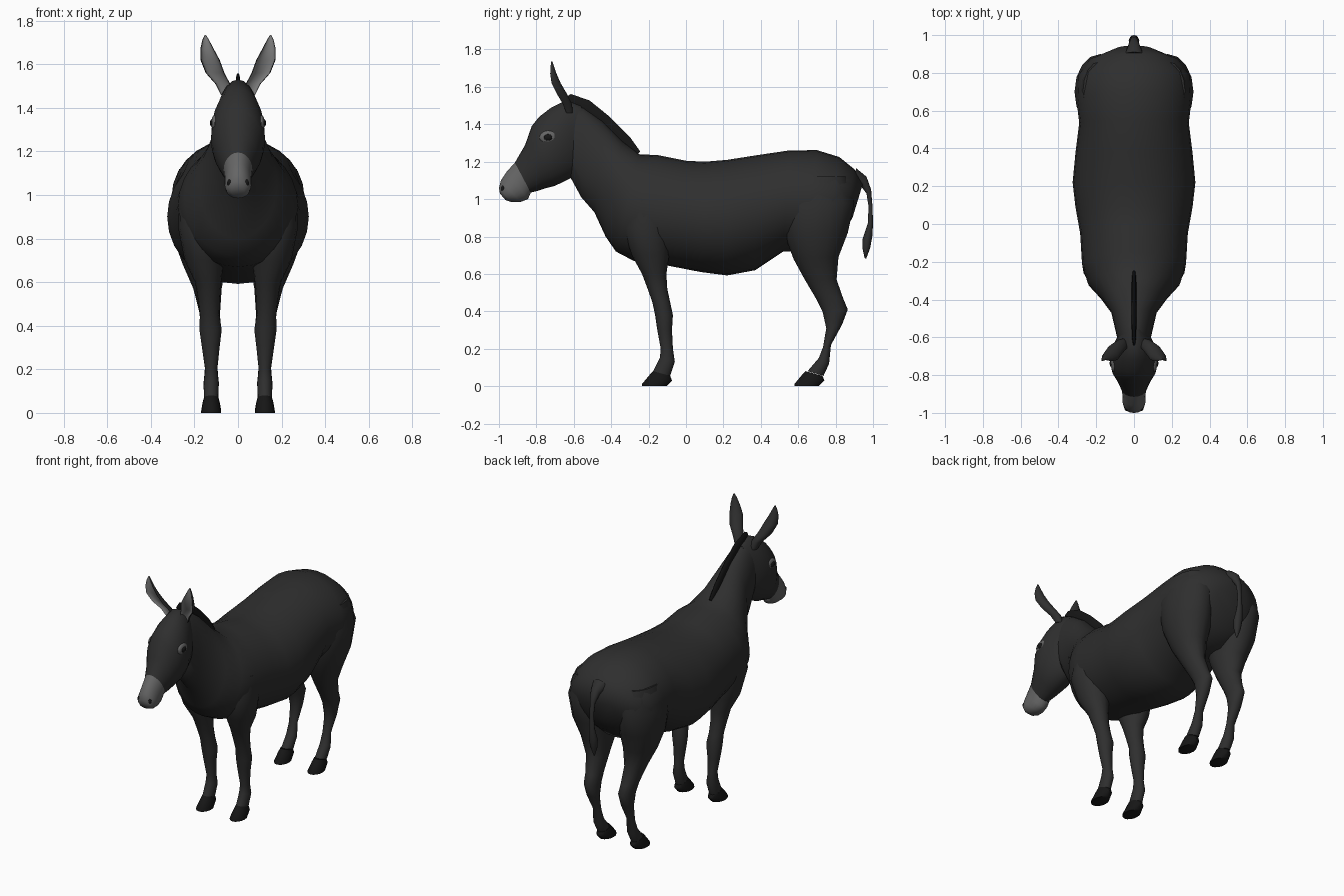
import bpy, bmesh
from math import sin, cos, pi


def material(name, v):
    m = bpy.data.materials.new(name)
    m.diffuse_color = (v, v, v, 1)
    return m


COAT = material("coat", 0.028)
BLACK = material("black", 0.008)
GREY = material("grey", 0.13)
LINING = material("lining", 0.25)


def finish(bm, name, mats, mirror=False, angle=1.0):
    bmesh.ops.recalc_face_normals(bm, faces=bm.faces)
    me = bpy.data.meshes.new(name)
    bm.to_mesh(me)
    bm.free()
    ob = bpy.data.objects.new(name, me)
    bpy.context.collection.objects.link(ob)
    for m in mats:
        me.materials.append(m)
    if mirror:
        ob.modifiers.new("mirror", 'MIRROR')
    bpy.ops.object.select_all(action='DESELECT')
    ob.select_set(True)
    bpy.context.view_layer.objects.active = ob
    bpy.ops.object.shade_smooth_by_angle(angle=angle)
    return ob


def skin(bm, rings):
    n = len(rings[0])
    for a, b in zip(rings, rings[1:]):
        for i in range(n):
            j = (i + 1) % n
            bm.faces.new((a[i], a[j], b[j], b[i]))
    bm.faces.new(rings[0])
    bm.faces.new(rings[-1])


def loft(name, rows, mat, mirror=False, sides=20):
    """Rows: first edge (y, z), opposite edge (y, z), half width, centre x."""
    bm = bmesh.new()
    rings = []
    for y0, z0, y1, z1, w, *cx in rows:
        c = cx[0] if cx else 0
        ring = []
        for i in range(sides):
            a = 2 * pi * i / sides
            k = (1 + cos(a)) / 2
            ring.append(bm.verts.new((c + w * sin(a), y1 + (y0 - y1) * k, z1 + (z0 - z1) * k)))
        rings.append(ring)
    skin(bm, rings)
    return finish(bm, name, [mat], mirror)


def ellipsoid(name, loc, size, mat):
    bm = bmesh.new()
    bmesh.ops.create_uvsphere(bm, u_segments=16, v_segments=10, radius=1)
    for v in bm.verts:
        v.co = [l + s * c for l, s, c in zip(loc, size, v.co)]
    return finish(bm, name, [mat], True)


# Neck and torso in one skin
loft("body", [
    (-.62, 1.50, -.62, 1.12, .085), (-.55, 1.49, -.56, 1.01, .10),
    (-.45, 1.42, -.49, .93, .12), (-.34, 1.31, -.43, .80, .18),
    (-.25, 1.24, -.375, .72, .245), (-.15, 1.235, -.28, .67, .275),
    (0, 1.205, -.10, .645, .285), (.10, 1.20, .08, .61, .31),
    (.22, 1.21, .22, .592, .325), (.38, 1.235, .37, .62, .31),
    (.55, 1.26, .52, .72, .29), (.70, 1.262, .62, .72, .305),
    (.82, 1.225, .74, .72, .30), (.90, 1.16, .83, .80, .24),
    (.945, 1.08, .89, .90, .11)], COAT, sides=28)

# Head and pale muzzle
loft("head", [
    (-.56, 1.50, -.54, 1.20, .06), (-.64, 1.53, -.60, 1.12, .10),
    (-.72, 1.49, -.66, 1.09, .122), (-.785, 1.44, -.705, 1.07, .124),
    (-.825, 1.39, -.745, 1.06, .115), (-.86, 1.29, -.79, 1.045, .09),
    (-.915, 1.195, -.83, 1.035, .066)], COAT, sides=24)
loft("muzzle", [
    (-.915, 1.195, -.83, 1.035, .066), (-.96, 1.145, -.845, 1.0, .061),
    (-.99, 1.10, -.885, .985, .061), (-1.0, 1.06, -.935, .985, .053),
    (-.995, 1.03, -.965, .995, .03)], GREY, sides=24)

# Eyes and nostrils
ellipsoid("eye_patch", (.107, -.735, 1.33), (.016, .048, .036), GREY)
ellipsoid("eye", (.116, -.737, 1.33), (.013, .024, .019), BLACK)
ellipsoid("nostril", (.038, -.978, 1.055), (.012, .012, .018), BLACK)

# Upright mane
loft("mane", [
    (-.645, 1.545, -.60, 1.45, .008), (-.615, 1.562, -.57, 1.44, .012),
    (-.515, 1.527, -.53, 1.42, .013), (-.41, 1.442, -.45, 1.36, .013),
    (-.30, 1.332, -.35, 1.26, .013), (-.245, 1.255, -.29, 1.20, .010)],
    BLACK, sides=10)

# Tail
loft("tail", [
    (.89, 1.08, .91, 1.165, .05), (.935, 1.07, .965, 1.12, .03),
    (.965, 1.03, .99, 1.05, .018), (.976, .96, .997, .96, .014),
    (.972, .87, 1.0, .87, .02), (.945, .79, .996, .80, .028),
    (.943, .74, .985, .74, .022), (.955, .685, .963, .68, .004)], COAT, sides=12)

# Legs
loft("front_leg", [
    (-.30, 1.0, -.10, 1.0, .10, .17), (-.34, .85, -.08, .85, .11, .165),
    (-.29, .70, -.09, .70, .09, .155), (-.235, .60, -.105, .60, .06, .137),
    (-.205, .52, -.10, .52, .05, .133), (-.18, .45, -.085, .45, .045, .13),
    (-.165, .38, -.07, .38, .051, .126), (-.155, .31, -.075, .30, .041, .125),
    (-.135, .20, -.07, .20, .028, .123), (-.14, .15, -.06, .13, .035, .123),
    (-.175, .08, -.085, .055, .033, .123)], COAT, True, 16)
loft("hind_leg", [
    (.55, 1.12, .86, 1.12, .09, .18), (.50, .96, .90, .98, .137, .178),
    (.53, .80, .865, .82, .13, .17), (.575, .68, .815, .69, .10, .155),
    (.635, .57, .805, .57, .065, .14), (.70, .46, .84, .47, .048, .13),
    (.73, .40, .865, .41, .045, .126), (.75, .31, .835, .33, .038, .125),
    (.733, .21, .775, .22, .028, .123), (.71, .15, .765, .12, .035, .123),
    (.65, .08, .735, .055, .033, .123)], COAT, True, 16)

# Hooves
for name, dy in (("front_hoof", 0), ("hind_hoof", .815)):
    loft(name, [
        (dy - .175, .08, dy - .085, .055, .034, .123),
        (dy - .195, .06, dy - .075, .03, .040, .123),
        (dy - .235, .012, dy - .10, .005, .046, .123),
        (dy - .235, 0, dy - .105, 0, .046, .123)], BLACK, True, 16)

# Ears: crescent section, pale on the hollow front
bm = bmesh.new()
rings = []
for z, x, y, w, d in [(1.46, .055, -.635, .024, .03), (1.51, .07, -.655, .034, .045),
                      (1.56, .105, -.685, .043, .05), (1.62, .128, -.715, .044, .045),
                      (1.67, .142, -.722, .031, .03), (1.71, .148, -.72, .016, .014),
                      (1.735, .15, -.717, .003, .003)]:
    back = [(x + w * cos(pi * i / 8), y + d * sin(pi * i / 8)) for i in range(9)]
    front = [(x - .92 * w * cos(pi * i / 8), y - .004 + .5 * d * sin(pi * i / 8)) for i in range(9)]
    rings.append([bm.verts.new((px, py, z)) for px, py in back + front])
skin(bm, rings)
for ring in rings[1:-1]:
    for f in bm.faces:
        if len(f.verts) == 4 and sum(v in ring[9:] for v in f.verts) == 2:
            f.material_index = 1
finish(bm, "ear", [COAT, LINING], True)
